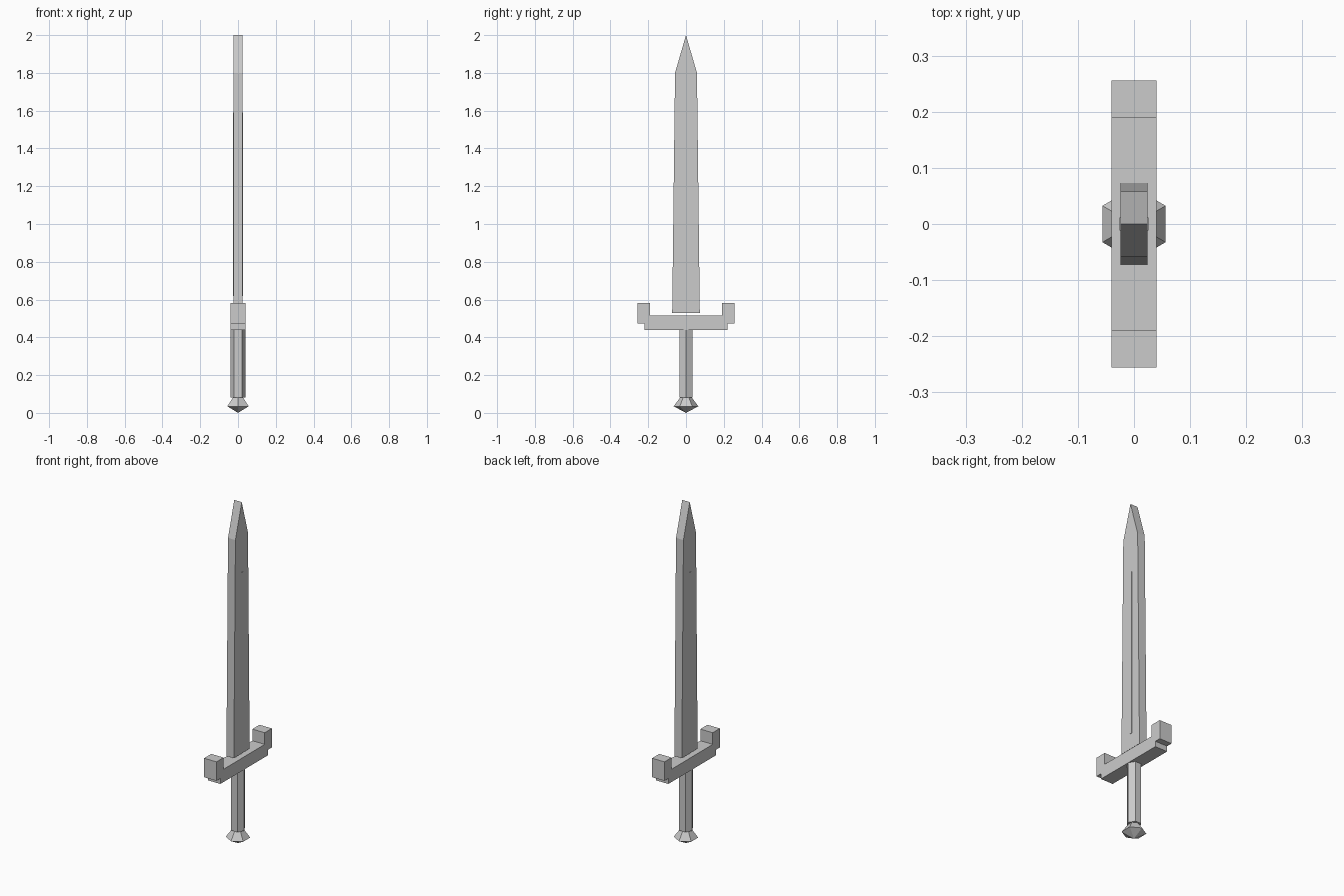
import bpy
import bmesh
from math import pi
from mathutils import Matrix

old = bpy.data.objects.get("Cube")
if old:
    bpy.data.objects.remove(old)

steel = bpy.data.materials.new("grey steel")
steel.use_nodes = True
GREY = (0.6, 0.6, 0.6, 1)
steel.diffuse_color = GREY
steel.node_tree.nodes["Principled BSDF"].inputs["Base Color"].default_value = GREY


def finish(name, bm):
    bmesh.ops.recalc_face_normals(bm, faces=bm.faces)
    mesh = bpy.data.meshes.new(name)
    bm.to_mesh(mesh)
    bm.free()
    mesh.materials.append(steel)
    obj = bpy.data.objects.new(name, mesh)
    bpy.context.collection.objects.link(obj)


def slab(name, outline, half):
    """Extrude a (y, z) outline across x, from -half to half."""
    bm = bmesh.new()
    face = bm.faces.new([bm.verts.new((-half, y, z)) for y, z in outline])
    new = bmesh.ops.extrude_face_region(bm, geom=[face])["geom"]
    verts = [v for v in new if isinstance(v, bmesh.types.BMVert)]
    bmesh.ops.translate(bm, verts=verts, vec=(2 * half, 0, 0))
    finish(name, bm)


def mirrored(half_outline):
    """Complete a right-hand outline with its mirror image in y."""
    return half_outline + [(-y, z) for y, z in reversed(half_outline) if y > 0]


def hex_cone(bm, r_low, r_high, low, high, turn):
    matrix = Matrix.Translation((0, 0, (low + high) / 2)) @ Matrix.Rotation(turn, 4, "Z")
    bmesh.ops.create_cone(bm, cap_ends=True, segments=6, radius1=r_low,
                          radius2=r_high, depth=high - low, matrix=matrix)


# Blade, floating just above the guard, with a barely raised central rib
slab("blade", mirrored([(0.073, 0.53), (0.058, 1.8), (0, 2)]), 0.024)
slab("blade_rib", mirrored([(0.012, 0.62), (0.012, 1.59)]), 0.0255)

# Crossguard with stepped, upturned ends
slab("crossguard", mirrored([(0.22, 0.44), (0.22, 0.472), (0.256, 0.472),
                             (0.256, 0.583), (0.19, 0.583), (0.19, 0.515)]), 0.04)

# Six-sided grip, with corners toward the sides
bm = bmesh.new()
hex_cone(bm, 0.04, 0.04, 0.082, 0.44, pi / 2)
finish("grip", bm)

# Six-sided flared pommel with a shallow pointed base, corners front and back
bm = bmesh.new()
hex_cone(bm, 0.065, 0.028, 0.035, 0.085, 0)
bmesh.ops.delete(bm, geom=[f for f in bm.faces if f.calc_center_median().z < 0.036],
                 context="FACES_ONLY")
rim = [e for e in bm.edges if e.is_boundary]
tip = bm.verts.new((0, 0, 0.005))
for e in rim:
    bm.faces.new((e.verts[0], e.verts[1], tip))
tip.co.z = 0
finish("pommel", bm)
